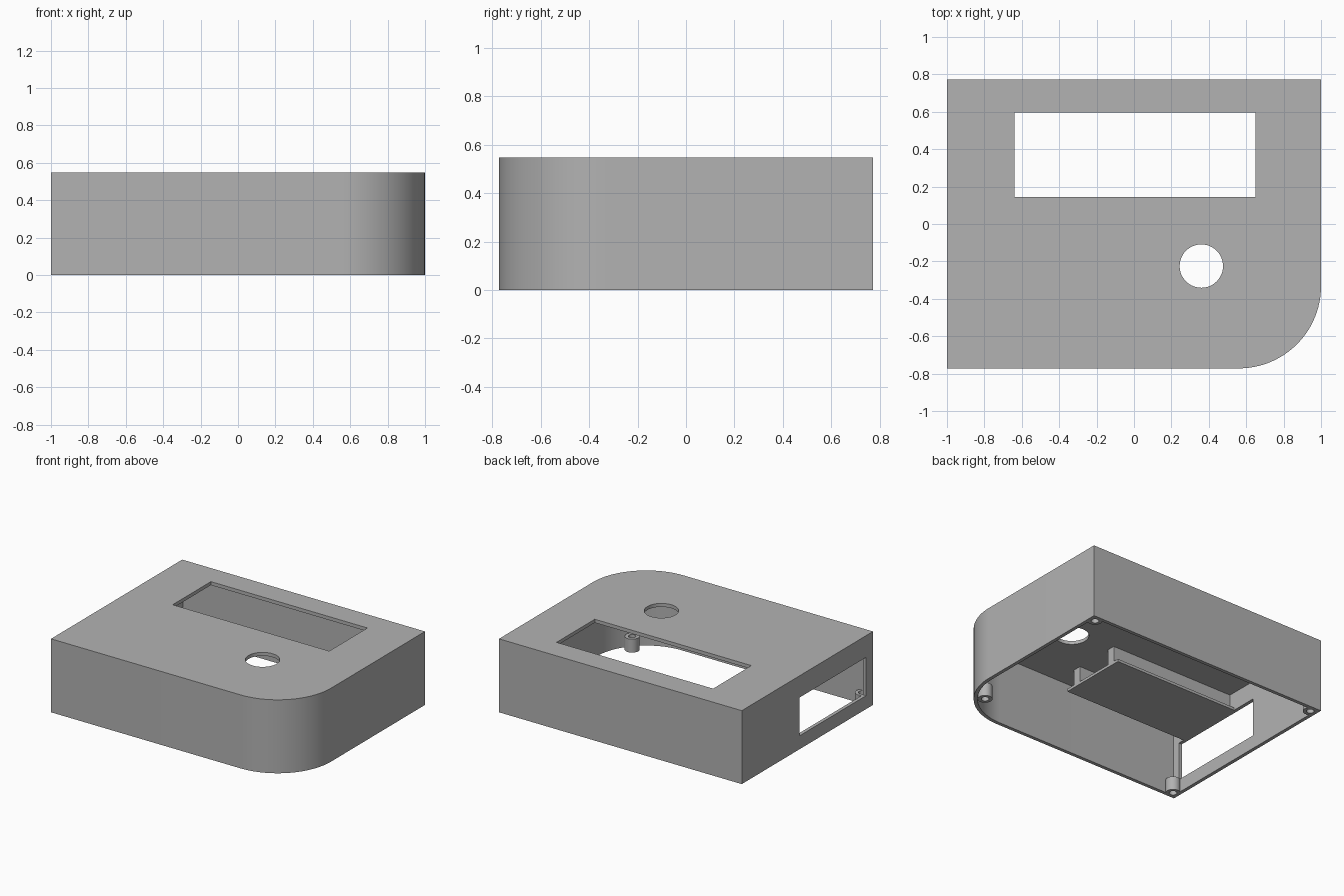
import bpy, bmesh
from math import cos, sin, pi, radians

cube = bpy.data.objects.get("Cube")
if cube:
    bpy.data.objects.remove(cube, do_unlink=True)

HALF_X, HALF_Y, HEIGHT = 1.0, 0.772, 0.547
WALL, CORNER = 0.026, 0.44
SHELF_Z = 0.385

grey = bpy.data.materials.new("case_grey")
grey.use_nodes = True
grey.diffuse_color = (0.448, 0.448, 0.448, 1)
grey.node_tree.nodes["Principled BSDF"].inputs["Base Color"].default_value = grey.diffuse_color


def prism(name, outline, z0, z1):
    """Extrude a counter-clockwise outline from z0 to z1."""
    bm = bmesh.new()
    base = bm.faces.new([bm.verts.new((x, y, z0)) for x, y in outline])
    top = bmesh.ops.extrude_face_region(bm, geom=[base])["geom"]
    verts = [g for g in top if isinstance(g, bmesh.types.BMVert)]
    bmesh.ops.translate(bm, verts=verts, vec=(0, 0, z1 - z0))
    bmesh.ops.recalc_face_normals(bm, faces=bm.faces)
    mesh = bpy.data.meshes.new(name)
    bm.to_mesh(mesh)
    bm.free()
    mesh.materials.append(grey)
    obj = bpy.data.objects.new(name, mesh)
    bpy.context.collection.objects.link(obj)
    return obj


def box(name, x, y, z):
    outline = [(x[0], y[0]), (x[1], y[0]), (x[1], y[1]), (x[0], y[1])]
    return prism(name, outline, *z)


def disc(cx, cy, r, n=48):
    return [(cx + r * cos(2 * pi * i / n), cy + r * sin(2 * pi * i / n)) for i in range(n)]


def case_outline(inset, n=24):
    """Rectangle with one large rounded corner at the front left."""
    x, y, r = HALF_X - inset, HALF_Y - inset, CORNER - inset
    cx, cy = HALF_X - CORNER, CORNER - HALF_Y
    arc = [(cx + r * sin(pi / 2 * i / n), cy - r * cos(pi / 2 * i / n)) for i in range(n + 1)]
    return [(-x, -y)] + arc + [(x, y), (-x, y)]


def activate(obj):
    bpy.ops.object.select_all(action="DESELECT")
    obj.select_set(True)
    bpy.context.view_layer.objects.active = obj


def cut(obj, cutter):
    mod = obj.modifiers.new("cut", "BOOLEAN")
    mod.operation = "DIFFERENCE"
    mod.solver = "EXACT"
    mod.object = cutter
    activate(obj)
    bpy.ops.object.modifier_apply(modifier=mod.name)
    bpy.data.objects.remove(cutter, do_unlink=True)


def smooth(obj):
    activate(obj)
    bpy.ops.object.shade_smooth_by_angle(angle=radians(30))


# Hollow case, open underneath
case = prism("case", case_outline(0), 0, HEIGHT)
cut(case, prism("cavity", case_outline(WALL), -0.1, HEIGHT - WALL))

# Display window, round button hole and side opening
cut(case, box("window_cutter", (-0.64, 0.65), (0.145, 0.595), (0.4, 0.7)))
cut(case, prism("button_cutter", disc(0.36, -0.225, 0.116), 0.45, 0.7))
cut(case, box("side_cutter", (-1.1, -0.9), (-0.69, 0.09), (0.1, 0.385)))
smooth(case)

# Screw posts in the four corners
post_places = {
    "back_left": (0.948, 0.72),
    "back_right": (-0.948, 0.72),
    "front_right": (-0.948, -0.72),
    "front_left": (0.839, -0.564),
}
for place, (x, y) in post_places.items():
    post = prism("screw_post_" + place, disc(x, y, 0.05, 32), 0, 0.1)
    cut(post, prism("screw_cutter", disc(x, y, 0.026, 32), -0.1, 0.2))
    smooth(post)

# Shelf hung from the lid on two ribs, above the side opening
wall_x = WALL / 2 - HALF_X
box("shelf", (wall_x, 0.05), (-0.64, -0.11), (SHELF_Z, SHELF_Z + 0.02))
for name, y in (("front_rib", -0.57), ("back_rib", -0.215)):
    box(name, (wall_x, 0.05), (y, y + 0.062), (SHELF_Z + 0.01, HEIGHT - WALL / 2))
